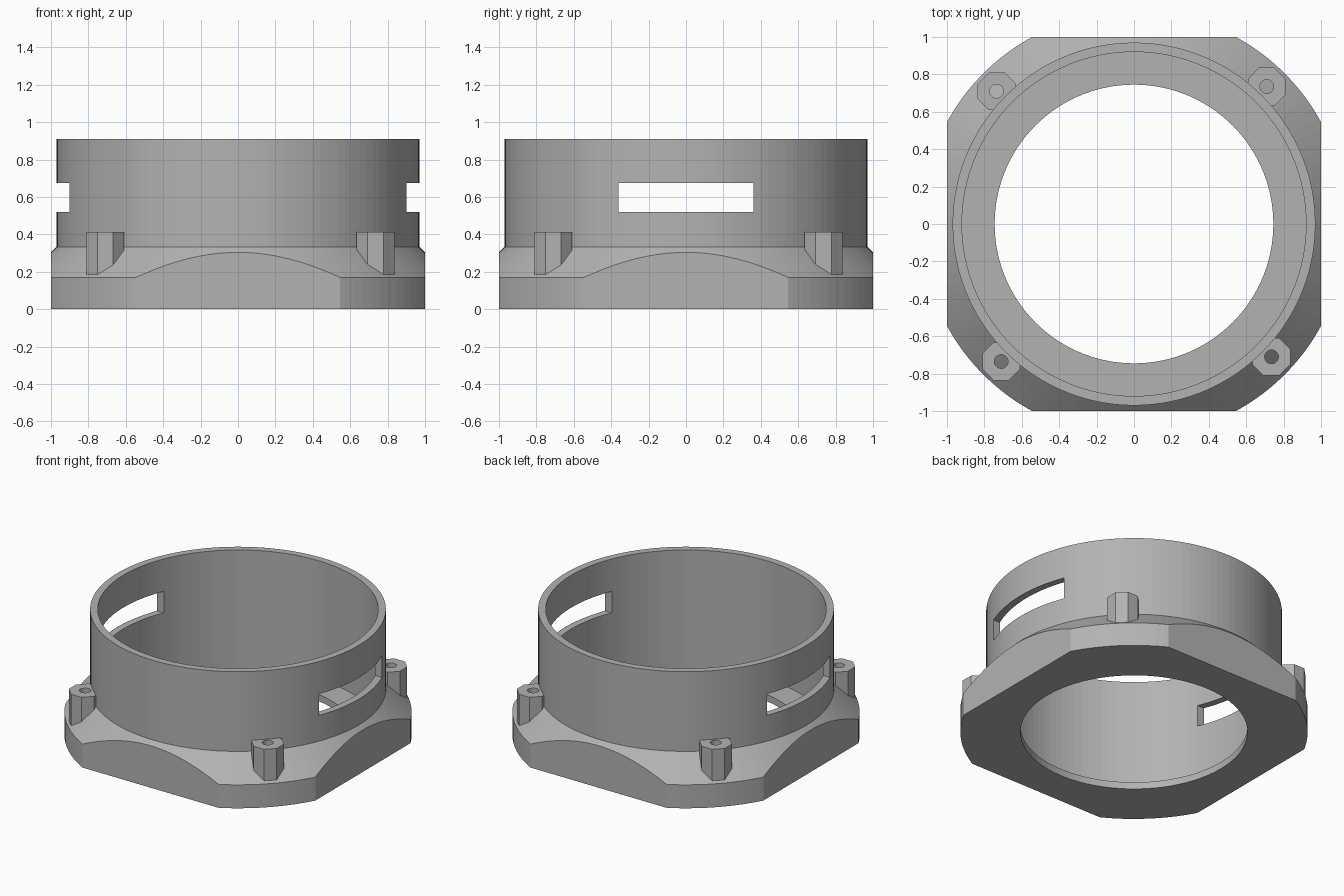
import bpy, bmesh, math
from mathutils import Matrix

if "Cube" in bpy.data.objects:
    bpy.data.objects.remove(bpy.data.objects["Cube"])

grey = bpy.data.materials.new("grey plastic")
grey.diffuse_color = (0.45, 0.45, 0.45, 1)
grey.use_nodes = True
grey.node_tree.nodes["Principled BSDF"].inputs["Base Color"].default_value = grey.diffuse_color


def finish(name, bm):
    bmesh.ops.recalc_face_normals(bm, faces=bm.faces)
    me = bpy.data.meshes.new(name)
    bm.to_mesh(me)
    bm.free()
    ob = bpy.data.objects.new(name, me)
    bpy.context.collection.objects.link(ob)
    me.materials.append(grey)
    return ob


def lathe(name, profile, n):
    """Closed (r, z) profile spun round the z axis."""
    bm = bmesh.new()
    rings = []
    for i in range(n):
        a = 2 * math.pi * i / n
        rings.append([bm.verts.new((r * math.cos(a), r * math.sin(a), z)) for r, z in profile])
    m = len(profile)
    for i in range(n):
        p, q = rings[i], rings[(i + 1) % n]
        for j in range(m):
            k = (j + 1) % m
            bm.faces.new((p[j], q[j], q[k], p[k]))
    return finish(name, bm)


def box(name, size, loc):
    bm = bmesh.new()
    bmesh.ops.create_cube(bm, size=1, matrix=Matrix.Translation(loc) @ Matrix.Diagonal((*size, 1)))
    return finish(name, bm)


def post(name, x, y, n=24):
    """Octagonal tube with a round bore."""
    bm = bmesh.new()
    ro, ri, z0, z1 = 0.101 / math.cos(math.pi / 8), 0.037, 0.1, 0.413
    outer, inner = [], []
    for z in (z0, z1):
        outer.append([bm.verts.new((x + ro * math.cos(math.pi / 8 + i * math.pi / 4),
                                    y + ro * math.sin(math.pi / 8 + i * math.pi / 4), z)) for i in range(8)])
        inner.append([bm.verts.new((x + ri * math.cos(math.pi / 8 + i * 2 * math.pi / n),
                                    y + ri * math.sin(math.pi / 8 + i * 2 * math.pi / n), z)) for i in range(n)])
    for rings, c in ((outer, 8), (inner, n)):
        for i in range(c):
            k = (i + 1) % c
            bm.faces.new((rings[0][i], rings[0][k], rings[1][k], rings[1][i]))
    s = n // 8
    for o, b in zip(outer, inner):
        for i in range(8):
            arc = [b[(i * s + t) % n] for t in range(s, -1, -1)]
            bm.faces.new([o[i], o[(i + 1) % 8]] + arc)
    return finish(name, bm)


def boolean(target, other, op):
    mod = target.modifiers.new(op, 'BOOLEAN')
    mod.operation, mod.object, mod.solver = op, other, 'EXACT'
    bpy.context.view_layer.objects.active = target
    bpy.ops.object.modifier_apply(modifier=mod.name)
    bpy.data.objects.remove(other)


# round collar with a chamfered flange, hollow cup and bottom lip
collar = lathe("flanged_collar", [(0.745, 0), (1.139, 0), (1.139, 0.17), (0.97, 0.333),
                                  (0.97, 0.91), (0.92, 0.91), (0.92, 0.05), (0.745, 0.05)], 120)

# four flats trimmed on the flange
boolean(collar, box("flats_trim", (2, 2, 3), (0, 0, 0.5)), 'INTERSECT')

# side slots through the left and right walls
for side in (-1, 1):
    boolean(collar, box("slot_cutter", (0.5, 0.72, 0.155), (side, 0, 0.5975)), 'DIFFERENCE')

# four screw posts, each a quarter turn from the last
x, y = 0.71, 0.735
for i in range(4):
    boolean(collar, post("screw_post", x, y), 'UNION')
    x, y = -y, x
